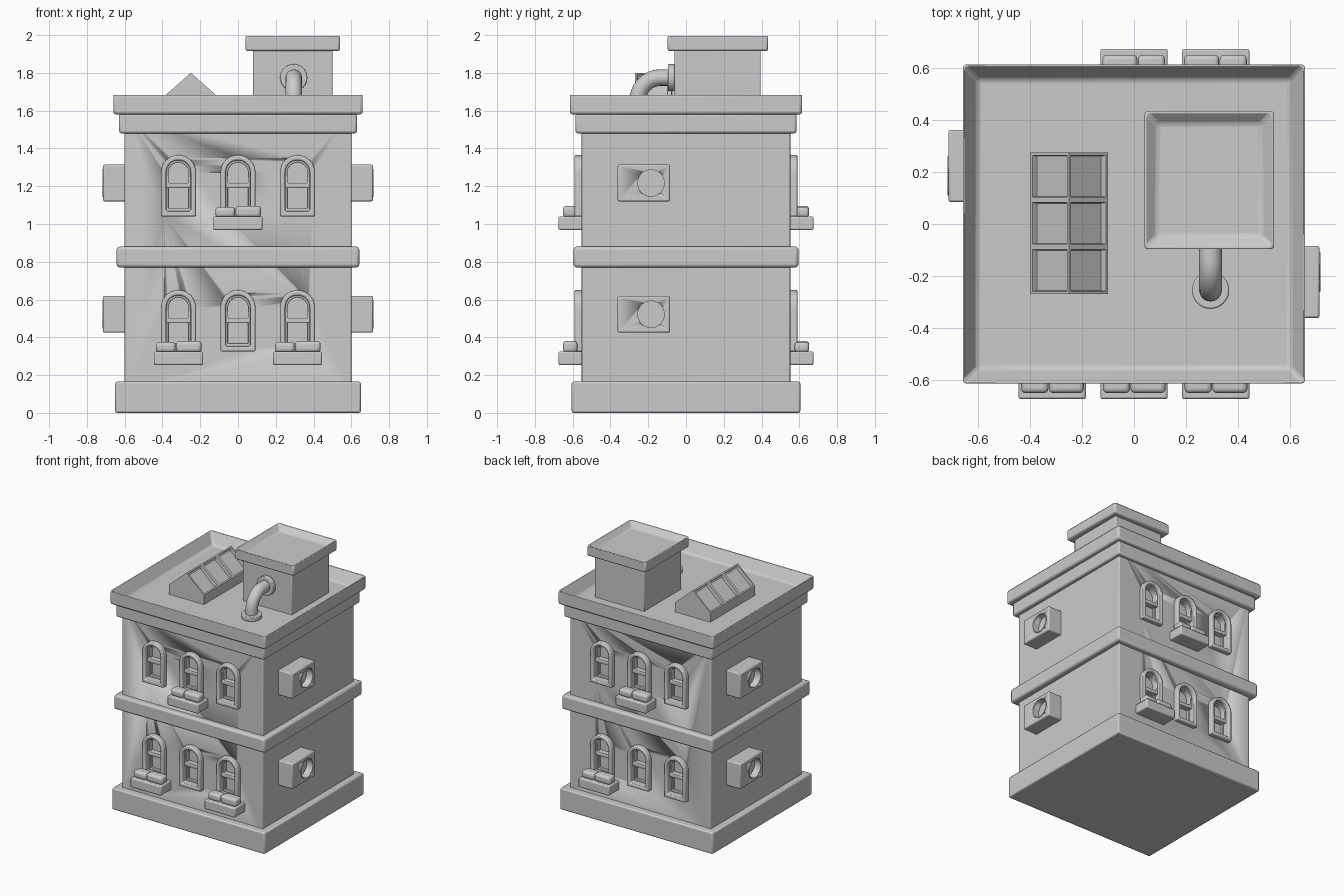
import bpy, bmesh, math
from mathutils import Matrix, Vector

if "Cube" in bpy.data.objects:
    bpy.data.objects.remove(bpy.data.objects["Cube"])

ROOF = 1.595
TURN = Matrix.Rotation(math.pi, 4, 'Z')


def finish(name, bm, bevel=0, seg=2, mat=None):
    """Turn a bmesh into a smooth-by-angle object with an optional bevel."""
    bmesh.ops.recalc_face_normals(bm, faces=bm.faces)
    if mat:
        bm.transform(mat)
    me = bpy.data.meshes.new(name)
    bm.to_mesh(me)
    bm.free()
    ob = bpy.data.objects.new(name, me)
    bpy.context.collection.objects.link(ob)
    if bevel:
        m = ob.modifiers.new("bevel", 'BEVEL')
        m.width, m.segments, m.limit_method = bevel, seg, 'ANGLE'
    bpy.ops.object.select_all(action='DESELECT')
    ob.select_set(True)
    bpy.context.view_layer.objects.active = ob
    bpy.ops.object.shade_smooth_by_angle(angle=math.radians(35))
    return ob


def box(name, lo, hi, bevel=0.012, seg=2, mat=None, rim=0, depth=0):
    """Box between two corners; rim and depth sink a tray into its top."""
    lo, hi = Vector(lo), Vector(hi)
    bm = bmesh.new()
    bmesh.ops.create_cube(bm, size=1, matrix=Matrix.Translation((lo + hi) / 2)
                          @ Matrix.Diagonal((*(hi - lo), 1)))
    if rim:
        bm.normal_update()
        top = max(bm.faces, key=lambda f: f.calc_center_median().z)
        bmesh.ops.inset_region(bm, faces=[top], thickness=rim)
        bmesh.ops.translate(bm, verts=top.verts, vec=(0, 0, -depth))
    return finish(name, bm, bevel, seg, mat)


def slab(name, x, y, z0, z1, **kw):
    return box(name, (-x, -y, z0), (x, y, z1), **kw)


def arch(hw, zb, zc, cx, n=16):
    pts = [(cx - hw, zb), (cx + hw, zb)]
    return pts + [(cx + hw * math.cos(math.pi * i / n), zc + hw * math.sin(math.pi * i / n))
                  for i in range(n + 1)]


def rect(hw, zb, zt, cx):
    return [(cx - hw, zb), (cx + hw, zb), (cx + hw, zt), (cx - hw, zt)]


def prism(bm, outer, y0, y1, inner=None):
    """Extrude an outline (or the ring between two outlines) along y."""
    def loop(pts, y):
        return [bm.verts.new((x, y, z)) for x, z in pts]

    def bridge(a, b):
        for i in range(len(a)):
            j = (i + 1) % len(a)
            bm.faces.new((a[i], a[j], b[j], b[i]))
    a, b = loop(outer, y0), loop(outer, y1)
    bridge(a, b)
    if inner:
        c, d = loop(inner, y0), loop(inner, y1)
        bridge(c, d)
        bridge(a, c)
        bridge(b, d)
    else:
        bm.faces.new(a)
        bm.faces.new(b)


def cylinder(name, r, depth, mat, bevel=0, n=32):
    bm = bmesh.new()
    bmesh.ops.create_cone(bm, cap_ends=True, segments=n, radius1=r, radius2=r,
                          depth=depth, matrix=mat)
    return finish(name, bm, bevel)


def cut(ob, cutter):
    m = ob.modifiers.new("cut", 'BOOLEAN')
    m.operation, m.object, m.solver = 'DIFFERENCE', cutter, 'EXACT'
    cutter.hide_render = True
    cutter.hide_set(True)


# Main masses
slab("base", 0.65, 0.605, 0, 0.165, bevel=0.01)
walls = slab("walls", 0.6, 0.552, 0.1, 1.585, bevel=0.006)
slab("floor_band", 0.642, 0.595, 0.77, 0.88, bevel=0.015)
slab("lower_cornice", 0.63, 0.585, 1.48, 1.585, bevel=0.012)
slab("parapet", 0.66, 0.615, 1.58, 1.69, bevel=0.014, rim=0.08, depth=1.69 - ROOF)


# Windows and planters
def window(cx, z0, mat):
    zc = z0 + 0.2325
    bm = bmesh.new()
    prism(bm, arch(0.0925, z0, zc, cx), -0.59, -0.52, arch(0.065, z0 + 0.028, zc, cx))
    finish("window_frame", bm, 0.008, 2, mat)
    bm = bmesh.new()
    prism(bm, arch(0.066, z0 + 0.15, zc, cx), -0.56, -0.51, arch(0.053, z0 + 0.178, zc, cx))
    prism(bm, rect(0.066, z0 + 0.027, z0 + 0.17, cx), -0.535, -0.51,
          rect(0.054, z0 + 0.042, z0 + 0.15, cx))
    finish("window_sash", bm, 0.004, 2, mat)
    bm = bmesh.new()
    prism(bm, arch(0.07, z0 + 0.02, zc, cx), -0.515, -0.495)
    finish("window_glass", bm, mat=mat)


def planter(cx, z0, mat):
    box("planter", (cx - 0.13, -0.675, z0 - 0.072), (cx + 0.13, -0.54, z0), 0.008, mat=mat)
    for a, b, h in ((-0.12, -0.015, 0.05), (-0.013, 0.122, 0.056)):
        box("planter_shrub", (cx + a, -0.652, z0 - 0.005), (cx + b, -0.575, z0 + h),
            0.018, 3, mat)


holes = bmesh.new()
for side, mat in (("front", Matrix()), ("back", TURN)):
    for z0 in (0.325, 1.04):
        for cx in (-0.315, 0, 0.315):
            window(cx, z0, mat)
            prism(holes, arch(0.078, z0 + 0.015, z0 + 0.2325, cx), *(
                (-0.7, -0.5) if side == "front" else (0.5, 0.7)))
    planter(0, 1.04, mat)
    planter(-0.315, 0.325, mat)
    if side == "front":
        planter(0.315, 0.325, mat)
cut(walls, finish("window_cutter", holes))

# Air conditioners: right side, and turned half round on the left side
for mat in (Matrix(), TURN):
    for z in (0.522, 1.217):
        unit = box("air_conditioner", (0.58, -0.362, z - 0.097), (0.715, -0.085, z + 0.097),
                   0.008, mat=mat)
        spin = Matrix.Rotation(math.pi / 2, 4, 'Y')
        cut(unit, cylinder("fan_cutter", 0.071, 0.1,
                           mat @ Matrix.Translation((0.715, -0.185, z)) @ spin))
        bm = bmesh.new()
        ring = [[(r * math.cos(t * math.tau / 32) - 0.185, r * math.sin(t * math.tau / 32) + z)
                 for t in range(32)] for r in (0.075, 0.07)]
        prism(bm, ring[0], -0.718, -0.7, ring[1])
        finish("fan_rim", bm, mat=mat @ Matrix.Rotation(math.pi / 2, 4, 'Z'))

# Rooftop hut with tray cap
box("hut", (0.08, -0.06, ROOF - 0.02), (0.5, 0.395, 1.94), 0.006)
box("hut_cap", (0.04, -0.097, 1.915), (0.54, 0.435, 2.0), 0.012, rim=0.07, depth=0.045)

# Vent pipe with an elbow and two flanges
px, py, pz, R = 0.295, -0.255, 1.775, 0.12
path = [(px, py, ROOF)] + [
    (px, py + R - R * math.cos(a), pz - R + R * math.sin(a))
    for a in (i * math.pi / 24 for i in range(13))] + [(px, -0.05, pz)]
cu = bpy.data.curves.new("vent_pipe", 'CURVE')
cu.dimensions, cu.bevel_depth, cu.bevel_resolution = '3D', 0.044, 6
sp = cu.splines.new('POLY')
sp.points.add(len(path) - 1)
for p, co in zip(sp.points, path):
    p.co = (*co, 1)
sp.use_smooth = True
bpy.context.collection.objects.link(bpy.data.objects.new("vent_pipe", cu))
cylinder("roof_flange", 0.072, 0.035, Matrix.Translation((px, py, ROOF + 0.0175)), 0.006)
cylinder("wall_flange", 0.072, 0.035, Matrix.Translation((px, -0.0785, pz))
         @ Matrix.Rotation(math.pi / 2, 4, 'X'), 0.006)

# Gabled skylight with three sunk panes on each slope
bm = bmesh.new()
profile = [(-0.4, ROOF - 0.01), (-0.4, 1.668), (-0.25, 1.80), (-0.1, 1.668), (-0.1, ROOF - 0.01)]
rows = [[bm.verts.new((x, -0.27 + 0.545 * k / 3, z)) for x, z in profile] for k in range(4)]
panes = []
for a, b in zip(rows, rows[1:]):
    for i in range(5):
        j = (i + 1) % 5
        f = bm.faces.new((a[i], a[j], b[j], b[i]))
        if i in (1, 2):
            panes.append(f)
bm.faces.new(rows[0])
bm.faces.new(rows[-1])
bmesh.ops.recalc_face_normals(bm, faces=bm.faces)
bmesh.ops.inset_individual(bm, faces=panes, thickness=0.015)
bmesh.ops.inset_individual(bm, faces=panes, thickness=0.004, depth=-0.025)
finish("skylight", bm)
